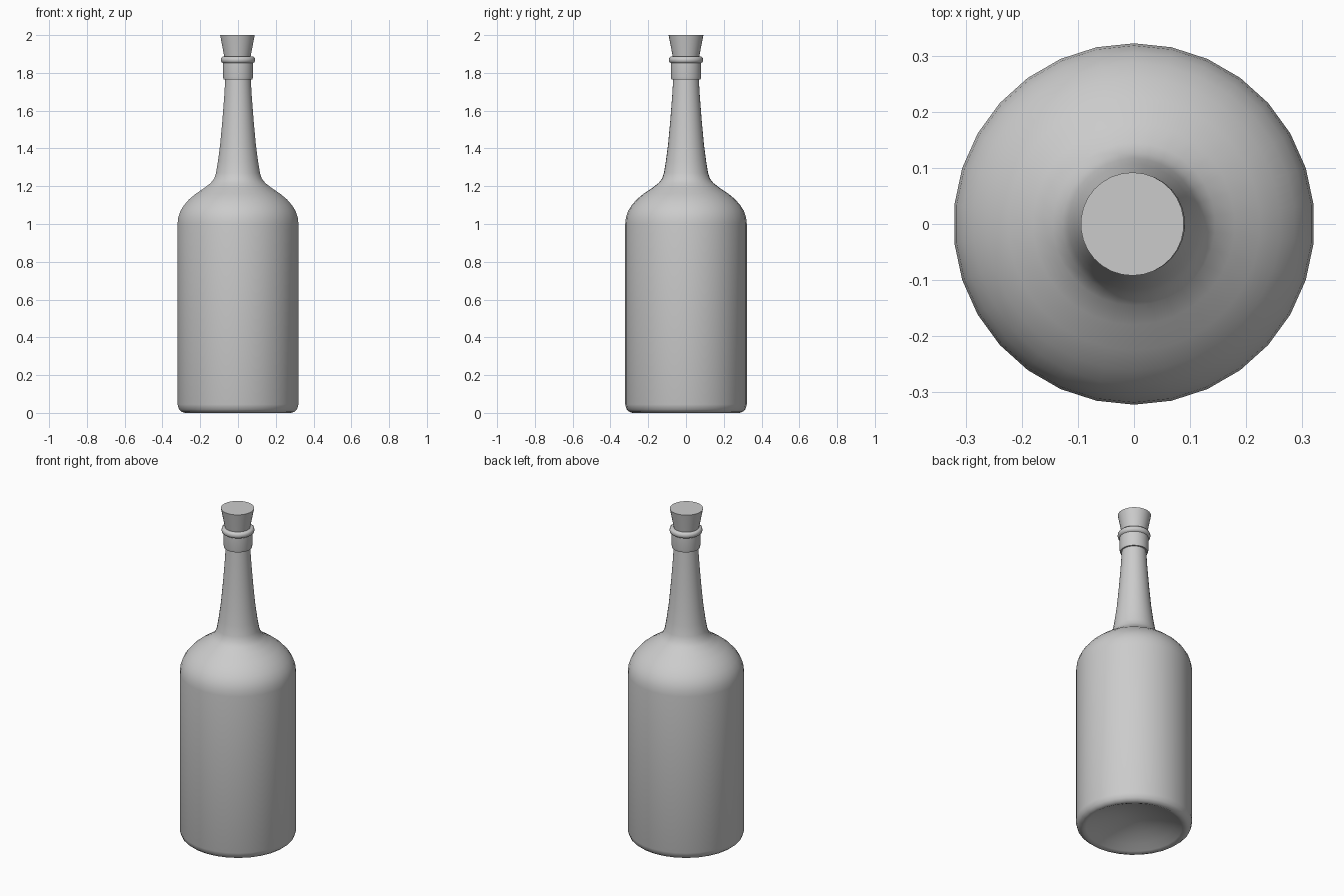
import bpy, bmesh, math

if "Cube" in bpy.data.objects:
    bpy.data.objects.remove(bpy.data.objects["Cube"])

SIDES = 30


def lathe(name, profile, angle=35, offset=0.0):
    """Revolve an (r, z) profile about z; r = 0 makes a pole."""
    bm = bmesh.new()
    rings = []
    for r, z in profile:
        if r == 0:
            rings.append([bm.verts.new((offset, 0, z))] * SIDES)
        else:
            rings.append([bm.verts.new((
                offset + r * math.cos(math.pi / 2 + 2 * math.pi * i / SIDES),
                r * math.sin(math.pi / 2 + 2 * math.pi * i / SIDES), z))
                for i in range(SIDES)])
    for a, b in zip(rings, rings[1:]):
        for i in range(SIDES):
            j = (i + 1) % SIDES
            bm.faces.new(list(dict.fromkeys((a[i], a[j], b[j], b[i]))))
    bmesh.ops.recalc_face_normals(bm, faces=bm.faces[:])
    mesh = bpy.data.meshes.new(name)
    bm.to_mesh(mesh)
    bm.free()
    ob = bpy.data.objects.new(name, mesh)
    bpy.context.collection.objects.link(ob)
    bpy.ops.object.select_all(action='DESELECT')
    ob.select_set(True)
    bpy.context.view_layer.objects.active = ob
    bpy.ops.object.shade_smooth_by_angle(angle=math.radians(angle))
    return ob


# Bottle: hollowed base, body, shoulder, neck, collar, lip ring, mouth
lathe("bottle", [
    (0, 0.08), (0.07, 0.075), (0.15, 0.055), (0.22, 0.03), (0.265, 0.008),
    (0.283, 0.0), (0.30, 0.006), (0.314, 0.018), (0.322, 0.045),
    (0.322, 1.0), (0.318, 1.035), (0.306, 1.07), (0.287, 1.10),
    (0.261, 1.13), (0.225, 1.16), (0.18, 1.19), (0.145, 1.217),
    (0.127, 1.24), (0.117, 1.27), (0.107, 1.33), (0.095, 1.42),
    (0.083, 1.55), (0.073, 1.68), (0.068, 1.765),
    (0.077, 1.765), (0.080, 1.78), (0.080, 1.852),
    (0.088, 1.857), (0.091, 1.868), (0.089, 1.879), (0.082, 1.886),
    (0.068, 1.886), (0.062, 1.82)], 50)

# Tapered cork, pushed into the mouth
lathe("cork", [(0, 1.80), (0.055, 1.80), (0.070, 1.886), (0.092, 2.0), (0, 2.0)],
      offset=-0.003)
